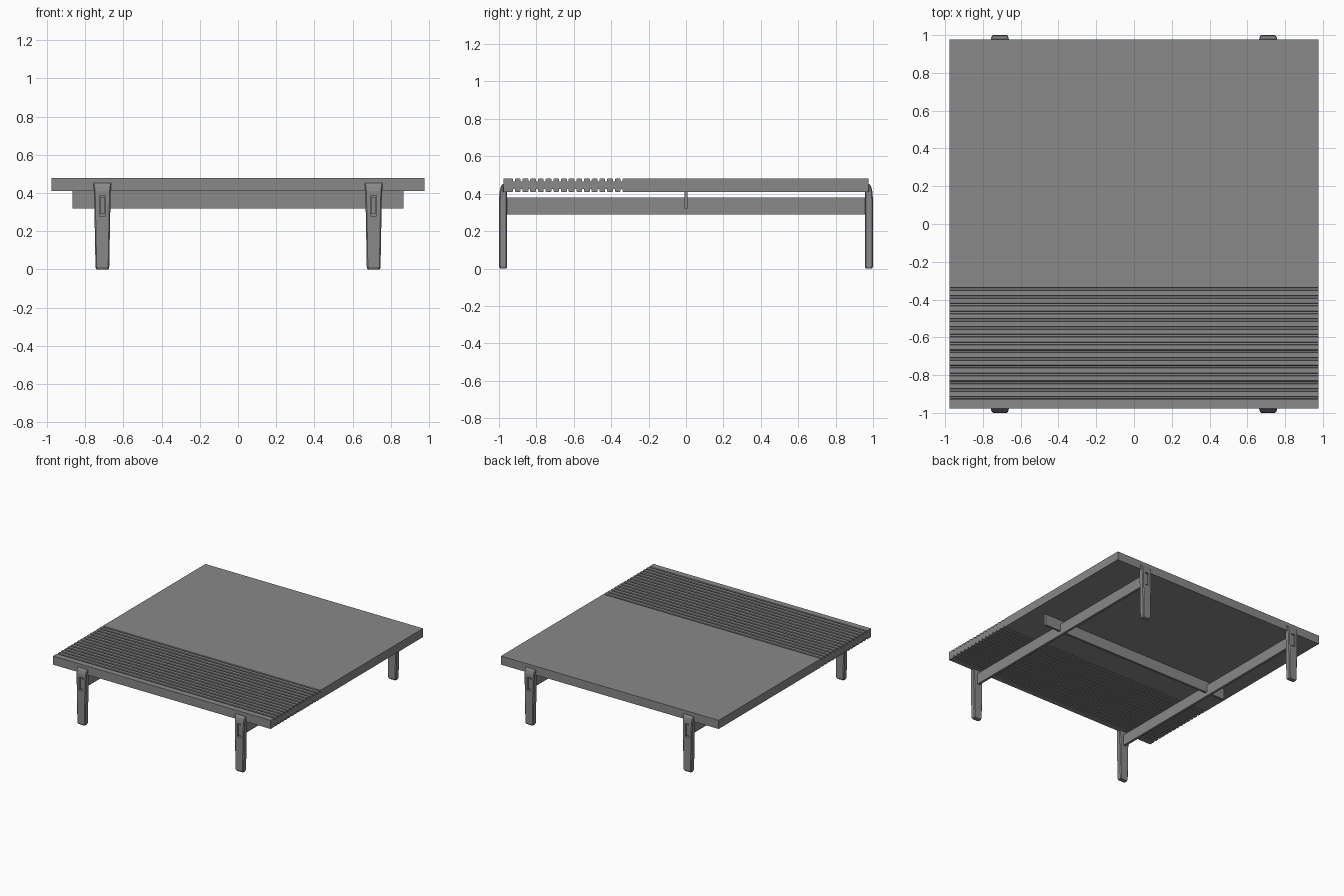
import bpy, bmesh

cube = bpy.data.objects.get("Cube")
if cube:
    bpy.data.objects.remove(cube, do_unlink=True)

grey = bpy.data.materials.new("plain grey")
grey.use_nodes = True
grey.diffuse_color = (0.25, 0.25, 0.25, 1)
grey.node_tree.nodes["Principled BSDF"].inputs["Base Color"].default_value = (0.25, 0.25, 0.25, 1)


def finish(name, bm):
    bmesh.ops.recalc_face_normals(bm, faces=bm.faces)
    mesh = bpy.data.meshes.new(name)
    bm.to_mesh(mesh)
    bm.free()
    mesh.materials.append(grey)
    obj = bpy.data.objects.new(name, mesh)
    bpy.context.collection.objects.link(obj)
    return obj


def box(name, lo, hi):
    bm = bmesh.new()
    bmesh.ops.create_cube(bm, size=1)
    for v in bm.verts:
        for i in range(3):
            v.co[i] = lo[i] if v.co[i] < 0 else hi[i]
    return finish(name, bm)


def extrude_x(name, profile, half):
    bm = bmesh.new()
    face = bm.faces.new([bm.verts.new((-half, y, z)) for y, z in profile])
    new = bmesh.ops.extrude_face_region(bm, geom=[face])["geom"]
    bmesh.ops.translate(bm, vec=(2 * half, 0, 0),
                        verts=[g for g in new if isinstance(g, bmesh.types.BMVert)])
    return finish(name, bm)


# Table top: solid panel with a grooved, slatted strip along the front
EDGE, LOW, HIGH = 0.977, 0.41, 0.48
FIRST, PITCH, COUNT = -0.92, 0.0411, 15
GAP, DEPTH, CHAMFER = 0.005, 0.014, 0.003


def groove_line(level, inward):
    points = []
    for i in range(COUNT):
        y = FIRST + i * PITCH
        points += [(y - GAP - CHAMFER, level), (y - GAP, level + inward * CHAMFER),
                   (y - GAP, level + inward * DEPTH), (y + GAP, level + inward * DEPTH),
                   (y + GAP, level + inward * CHAMFER), (y + GAP + CHAMFER, level)]
    return points


profile = [(-EDGE, LOW)] + groove_line(LOW, 1) + [(EDGE, LOW), (EDGE, HIGH)]
profile += groove_line(HIGH, -1)[::-1] + [(-EDGE, HIGH)]
extrude_x("table_top", profile, EDGE)

# Cross rail under the middle of the top
box("cross_rail", (-0.865, -0.009, 0.32), (0.865, 0.009, LOW))

# Leg outline: height, half width, inner and outer depth
LEG_X = 0.71
SECTIONS = [(0, 0.031, 0.961, 0.994), (0.012, 0.036, 0.956, 1.0),
            (0.28, 0.041, 0.956, 1.0), (0.36, 0.0425, 0.956, 1.0),
            (0.409, 0.044, 0.956, 0.997), (0.41, 0.044, 0.972, 0.997),
            (0.435, 0.046, 0.972, 0.991), (0.449, 0.047, 0.972, 0.983),
            (0.452, 0.046, 0.972, 0.979)]


def leg(name, x, side):
    bm = bmesh.new()
    rings = []
    for z, w, inner, outer in SECTIONS:
        c = min(0.006, (outer - inner) * 0.3)
        ring = [(-w + c, inner), (w - c, inner), (w, inner + c), (w, outer - c),
                (w - c, outer), (-w + c, outer), (-w, outer - c), (-w, inner + c)]
        rings.append([bm.verts.new((x + px, side * py, z)) for px, py in ring])
    for a, b in zip(rings, rings[1:]):
        for i in range(len(a)):
            j = (i + 1) % len(a)
            bm.faces.new((a[i], a[j], b[j], b[i]))
    bm.faces.new(rings[0])
    bm.faces.new(rings[-1])
    obj = finish(name, bm)
    # Mortise slot through the leg
    ys = sorted((side * 0.967, side * 1.05))
    cutter = box(name + "_slot_cutter", (x - 0.016, ys[0], 0.281), (x + 0.016, ys[1], 0.386))
    cutter.hide_render = True
    cutter.hide_viewport = True
    cut = obj.modifiers.new("slot", "BOOLEAN")
    cut.operation = "DIFFERENCE"
    cut.solver = "EXACT"
    cut.object = cutter


# Side rails with tenon ends, and the four legs
for label, x in (("left", LEG_X), ("right", -LEG_X)):
    box(label + "_rail", (x - 0.01, -0.993, 0.29), (x + 0.01, 0.993, 0.38))
    leg("front_" + label + "_leg", x, -1)
    leg("back_" + label + "_leg", x, 1)
